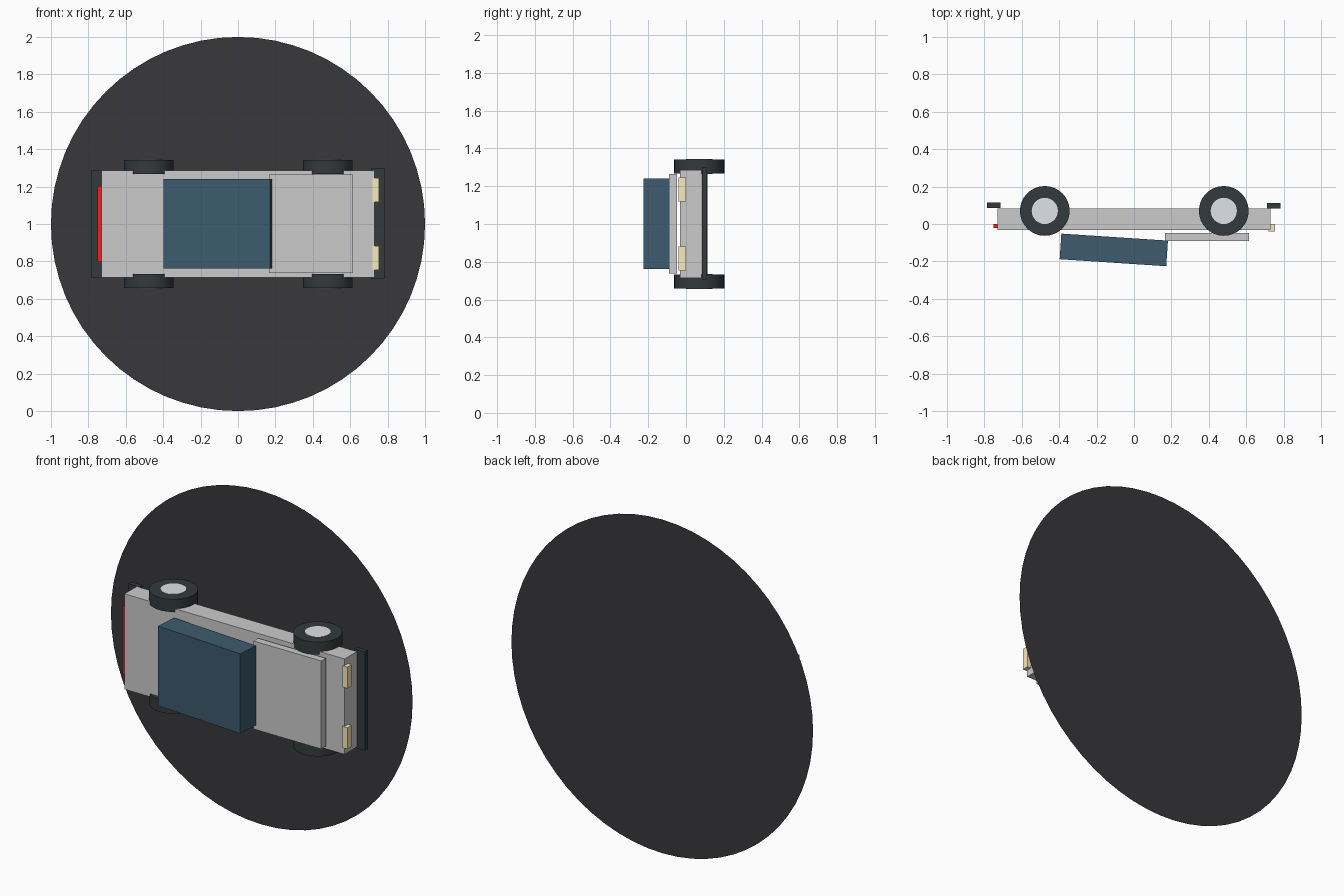
import bpy
from math import radians

if "Cube" in bpy.data.objects:
    bpy.data.objects.remove(bpy.data.objects["Cube"])


def material(name, rgb):
    m = bpy.data.materials.new(name)
    m.diffuse_color = (*rgb, 1)
    m.use_nodes = True
    m.node_tree.nodes["Principled BSDF"].inputs["Base Color"].default_value = m.diffuse_color
    return m


DARK = material("dark_rubber", (0.033, 0.043, 0.046))
BASE = material("base_black", (0.04, 0.038, 0.043))
BLUE = material("cabin_blue", (0.047, 0.105, 0.155))
CREAM = material("headlight_cream", (0.95, 0.83, 0.5))
RED = material("taillight_red", (0.85, 0.015, 0.02))
SILVER = material("hub_silver", (0.74, 0.76, 0.8))


def finish(name, mat):
    ob = bpy.context.object
    ob.name = name
    if mat:
        ob.data.materials.append(mat)
    return ob


def box(name, x, y, z, mat=None, turn=0):
    """Box from (min, max) ranges, optionally turned about z."""
    mid = [(a + b) / 2 for a, b in (x, y, z)]
    bpy.ops.mesh.primitive_cube_add(size=1, location=mid, rotation=(0, 0, turn))
    ob = finish(name, mat)
    ob.scale = [b - a for a, b in (x, y, z)]
    bpy.ops.object.transform_apply(location=False, rotation=False, scale=True)
    return ob


def cylinder(name, r, depth, loc, mat):
    bpy.ops.mesh.primitive_cylinder_add(vertices=32, radius=r, depth=depth, location=loc)
    finish(name, mat)
    bpy.ops.object.shade_smooth_by_angle(angle=radians(30))


# Thin round backing disc, standing upright behind the car
bpy.ops.mesh.primitive_circle_add(vertices=64, radius=1, fill_type='NGON',
                                  location=(0, 0.225, 1), rotation=(radians(90), 0, 0))
finish("backing_disc", BASE)

# Car lies on its side of the disc: roof faces -y, nose points +x
box("body", (-0.73, 0.73), (-0.033, 0.083), (0.714, 1.286))
box("hood", (0.166, 0.615), (-0.09, -0.047), (0.737, 1.265))
box("cabin", (-0.3935, 0.1775), (-0.207, -0.07), (0.763, 1.241), BLUE, radians(-3.76))

# Bumpers
box("front_bumper", (0.71, 0.783), (0.084, 0.111), (0.706, 1.298), DARK)
box("rear_bumper", (-0.786, -0.713), (0.086, 0.115), (0.715, 1.286), DARK)

# Lights
for side, s in (("left", 1), ("right", -1)):
    z = sorted((1 + s * 0.118, 1 + s * 0.246))
    box(side + "_headlight", (0.72, 0.754), (-0.04, 0.0), z, CREAM)
box("taillight", (-0.751, -0.72), (-0.022, 0.0), (0.797, 1.203), RED)

# Wheels: tyre with a hub just proud of its faces
for end, x in (("front", 0.48), ("rear", -0.477)):
    for side, s in (("left", 1), ("right", -1)):
        loc = (x, 0.07, 1 + s * 0.305)
        cylinder(f"{end}_{side}_tyre", 0.133, 0.075, loc, DARK)
        cylinder(f"{end}_{side}_hub", 0.07, 0.079, loc, SILVER)
